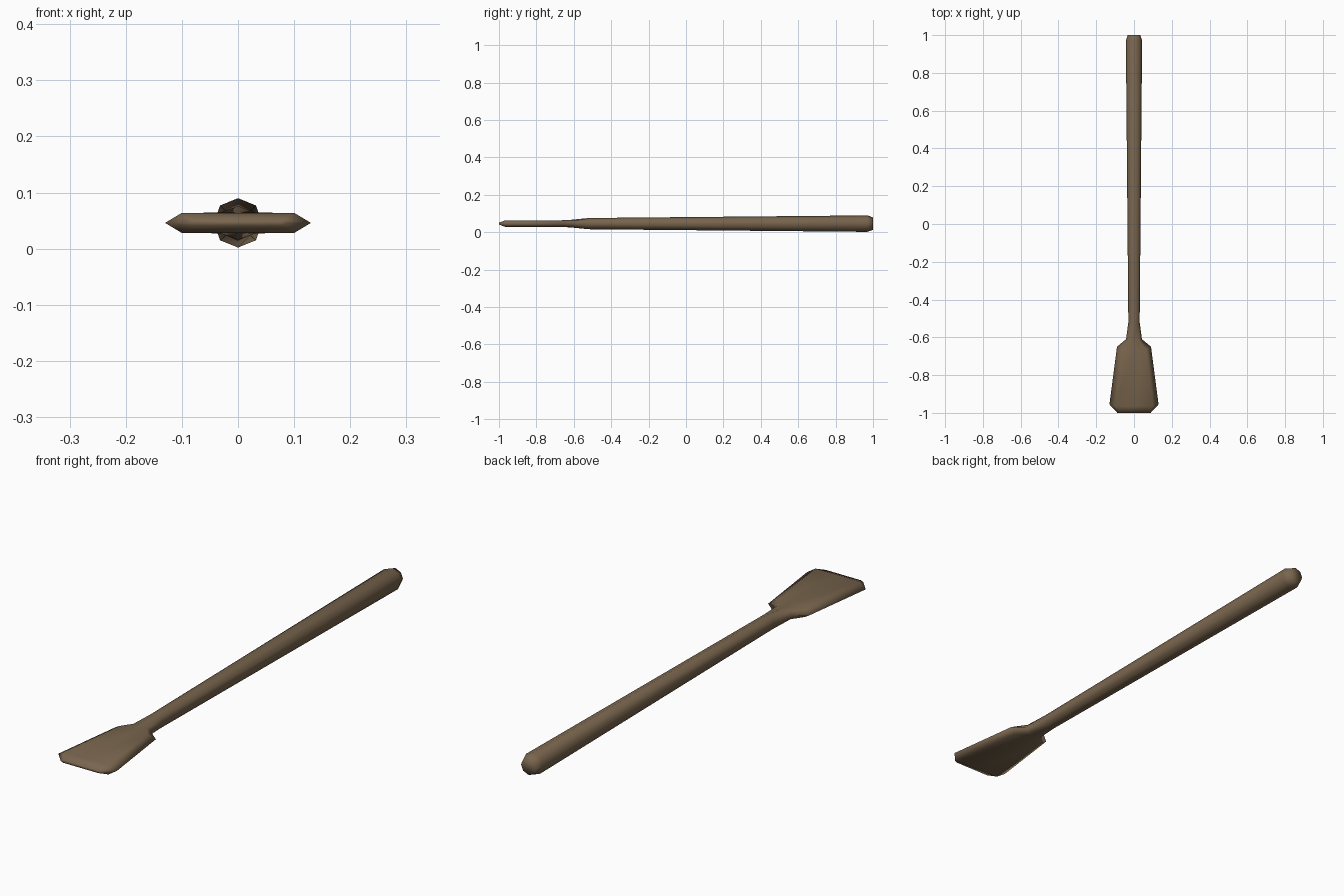
import bpy, bmesh

if "Cube" in bpy.data.objects:
    bpy.data.objects.remove(bpy.data.objects["Cube"])

# wood colour
wood = bpy.data.materials.new("brown_wood")
wood.diffuse_color = (0.19, 0.13, 0.075, 1)
wood.use_nodes = True
wood.node_tree.nodes["Principled BSDF"].inputs["Base Color"].default_value = wood.diffuse_color

ZC = 0.046  # height of the centre line

# each ring of eight points: (y of side point, y of others, side half width,
#                             inner half width, centre half height, inner half height)
rings = [
    (1.00, 1.00, 0.033, 0.023, 0.033, 0.023),      # rounded handle end
    (0.97, 0.97, 0.043, 0.032, 0.044, 0.031),
    (-0.52, -0.52, 0.030, 0.022, 0.030, 0.022),    # neck
    (-0.61, -0.62, 0.042, 0.030, 0.020, 0.019),    # shoulder
    (-0.65, -0.665, 0.090, 0.063, 0.018, 0.018),
    (-0.955, -0.965, 0.130, 0.100, 0.018, 0.018),  # wide blade end
    (-1.00, -1.00, 0.088, 0.078, 0.005, 0.005),    # blade tip
]

bm = bmesh.new()
loops = []
for ys, yi, a, b, hc, hi in rings:
    pts = [(a, ys, 0), (b, yi, hi), (0, yi, hc), (-b, yi, hi),
           (-a, ys, 0), (-b, yi, -hi), (0, yi, -hc), (b, yi, -hi)]
    loops.append([bm.verts.new((x, y, z + ZC)) for x, y, z in pts])
for p, q in zip(loops, loops[1:]):
    for i in range(8):
        j = (i + 1) % 8
        bm.faces.new((p[i], p[j], q[j], q[i]))
bm.faces.new(loops[0])
bm.faces.new(loops[-1])
bmesh.ops.recalc_face_normals(bm, faces=bm.faces)
for f in bm.faces:
    f.smooth = True

# paddle: handle and blade in one piece
me = bpy.data.meshes.new("wooden_paddle")
bm.to_mesh(me)
bm.free()
me.materials.append(wood)
paddle = bpy.data.objects.new("wooden_paddle", me)
bpy.context.collection.objects.link(paddle)
